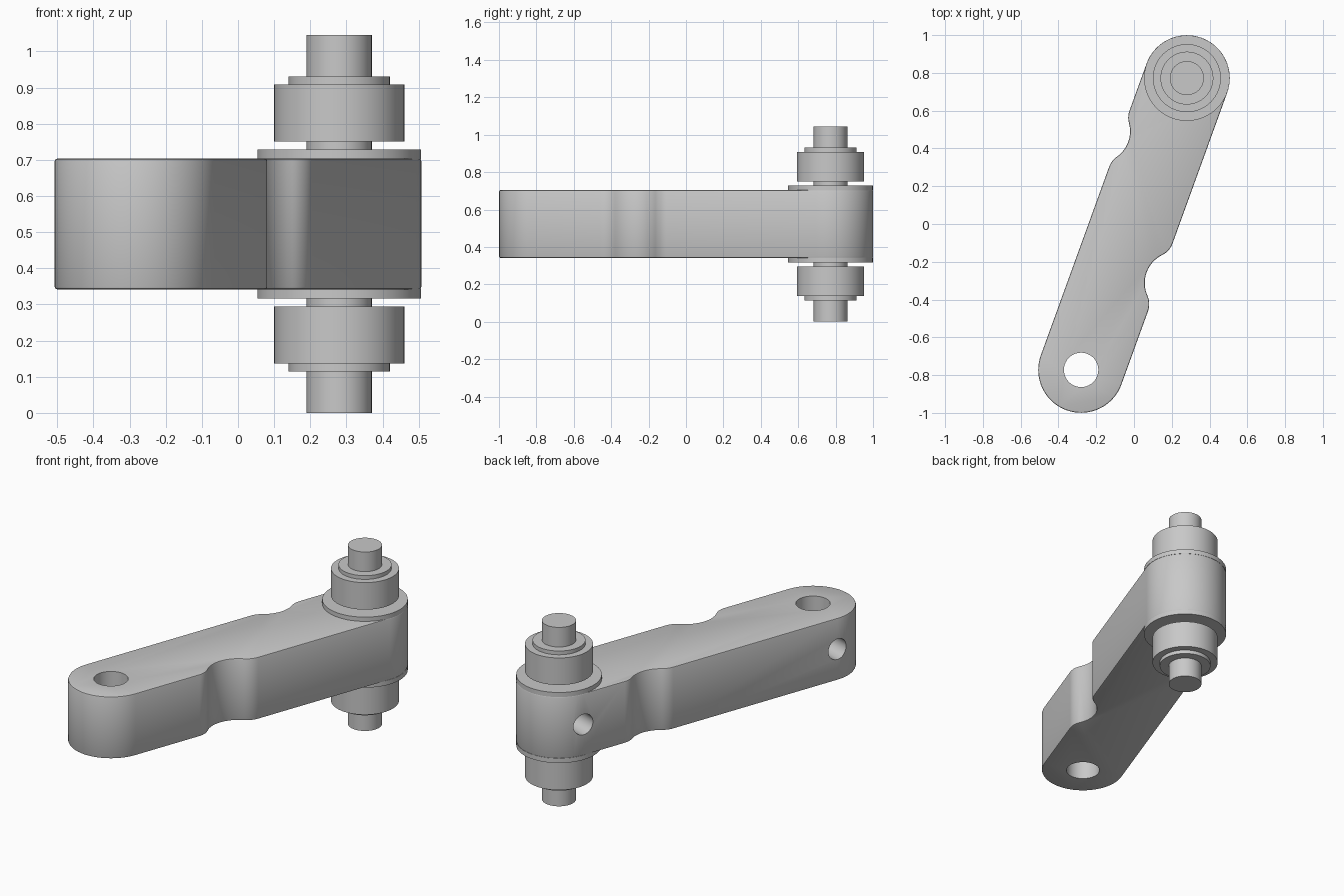
import bpy
import bmesh
from math import atan2, cos, pi, sin, sqrt
from mathutils import Matrix, Vector

cube = bpy.data.objects.get("Cube")
if cube:
    bpy.data.objects.remove(cube, do_unlink=True)

R_END, HALF = 0.227, 0.8215        # lever end radius, half distance between ends
Z_MID, HALF_H = 0.5225, 0.181      # lever mid height, half thickness
TURN = Matrix.Rotation(-0.3478, 4, "Z")
PIN = TURN @ Vector((0, HALF, 0))  # spindle axis

steel = bpy.data.materials.new("Plain grey metal")
steel.use_nodes = True
steel.diffuse_color = (0.58, 0.58, 0.58, 1)
bsdf = next(n for n in steel.node_tree.nodes if n.type == "BSDF_PRINCIPLED")
bsdf.inputs["Base Color"].default_value = (0.58, 0.58, 0.58, 1)


def make_object(name, bm):
    bmesh.ops.recalc_face_normals(bm, faces=bm.faces)
    mesh = bpy.data.meshes.new(name)
    bm.to_mesh(mesh)
    bm.free()
    mesh.materials.append(steel)
    obj = bpy.data.objects.new(name, mesh)
    bpy.context.collection.objects.link(obj)
    return obj


def smooth(obj):
    bpy.ops.object.select_all(action="DESELECT")
    obj.select_set(True)
    bpy.context.view_layer.objects.active = obj
    bpy.ops.object.shade_smooth_by_angle(angle=0.6)


def cylinder(name, radius, length, matrix, sides=64):
    bm = bmesh.new()
    bmesh.ops.create_cone(bm, cap_ends=True, segments=sides, radius1=radius,
                          radius2=radius, depth=length, matrix=matrix)
    return make_object(name, bm)


def arc(cx, cy, radius, start, end, steps):
    angles = [start + (end - start) * i / steps for i in range(steps + 1)]
    return [(cx + radius * cos(a), cy + radius * sin(a)) for a in angles]


def notch(centre, depth, fillet=0.108, hollow=0.165):
    """Rounded notch in the +x edge, running towards +y."""
    reach = fillet + hollow
    dx = reach - depth
    dy = sqrt(reach ** 2 - dx ** 2)
    a = atan2(dy, dx)
    x = R_END - fillet
    return (arc(x, centre - dy, fillet, 0, a, 8)
            + arc(x + dx, centre, hollow, pi + a, pi - a, 16)[1:-1]
            + arc(x, centre + dy, fillet, -a, 0, 8))


# Lever outline: notched sides joined by round ends
outline = notch(-0.218, 0.077)
outline += arc(0, HALF, R_END, 0, pi, 36)
outline += [(-x, -y) for x, y in notch(-0.398, 0.05)]
outline += arc(0, -HALF, R_END, pi, 2 * pi, 36)

# Extruded lever with softened rims
bm = bmesh.new()
base = bm.faces.new([bm.verts.new((x, y, Z_MID - HALF_H)) for x, y in outline])
top = bmesh.ops.extrude_face_region(bm, geom=[base], use_keep_orig=True)["geom"]
bmesh.ops.translate(bm, vec=(0, 0, 2 * HALF_H),
                    verts=[v for v in top if isinstance(v, bmesh.types.BMVert)])
bmesh.ops.recalc_face_normals(bm, faces=bm.faces)
rims = [e for e in bm.edges if abs(e.verts[0].co.z - e.verts[1].co.z) < 1e-5]
bmesh.ops.bevel(bm, geom=rims, offset=0.007, segments=2, profile=0.5, affect="EDGES")
bmesh.ops.transform(bm, matrix=TURN, verts=bm.verts)
lever = make_object("lever_arm", bm)

# Holes: a vertical bore at the free end, a side hole at each end
cutters = [cylinder("bore_cutter", 0.091, 1,
                    TURN @ Matrix.Translation((0, -HALF, Z_MID)))]
for y in (-HALF, HALF):
    place = TURN @ Matrix.Translation((-0.18, y, Z_MID)) @ Matrix.Rotation(pi / 2, 4, "Y")
    cutters.append(cylinder("side_hole_cutter", 0.06, 0.25, place, 40))
bpy.context.view_layer.objects.active = lever
for cutter in cutters:
    cutter.hide_render = True
    mod = lever.modifiers.new("hole", "BOOLEAN")
    mod.operation, mod.solver, mod.object = "DIFFERENCE", "EXACT", cutter
    bpy.ops.object.modifier_apply(modifier=mod.name)
    bpy.data.objects.remove(cutter, do_unlink=True)
smooth(lever)

# Spindle through the other end
smooth(cylinder("spindle", 0.09, 2 * Z_MID, Matrix.Translation((PIN.x, PIN.y, Z_MID))))

# Washer, roller and collar, mirrored above and below the lever
for side, sign in (("upper", 1), ("lower", -1)):
    for part, radius, low, high in (("washer", 0.2265, HALF_H - 0.002, 0.206),
                                    ("roller", 0.18, 0.228, 0.386),
                                    ("collar", 0.14, 0.38, 0.408)):
        z = Z_MID + sign * (low + high) / 2
        smooth(cylinder(f"{side}_{part}", radius, high - low,
                        Matrix.Translation((PIN.x, PIN.y, z))))
